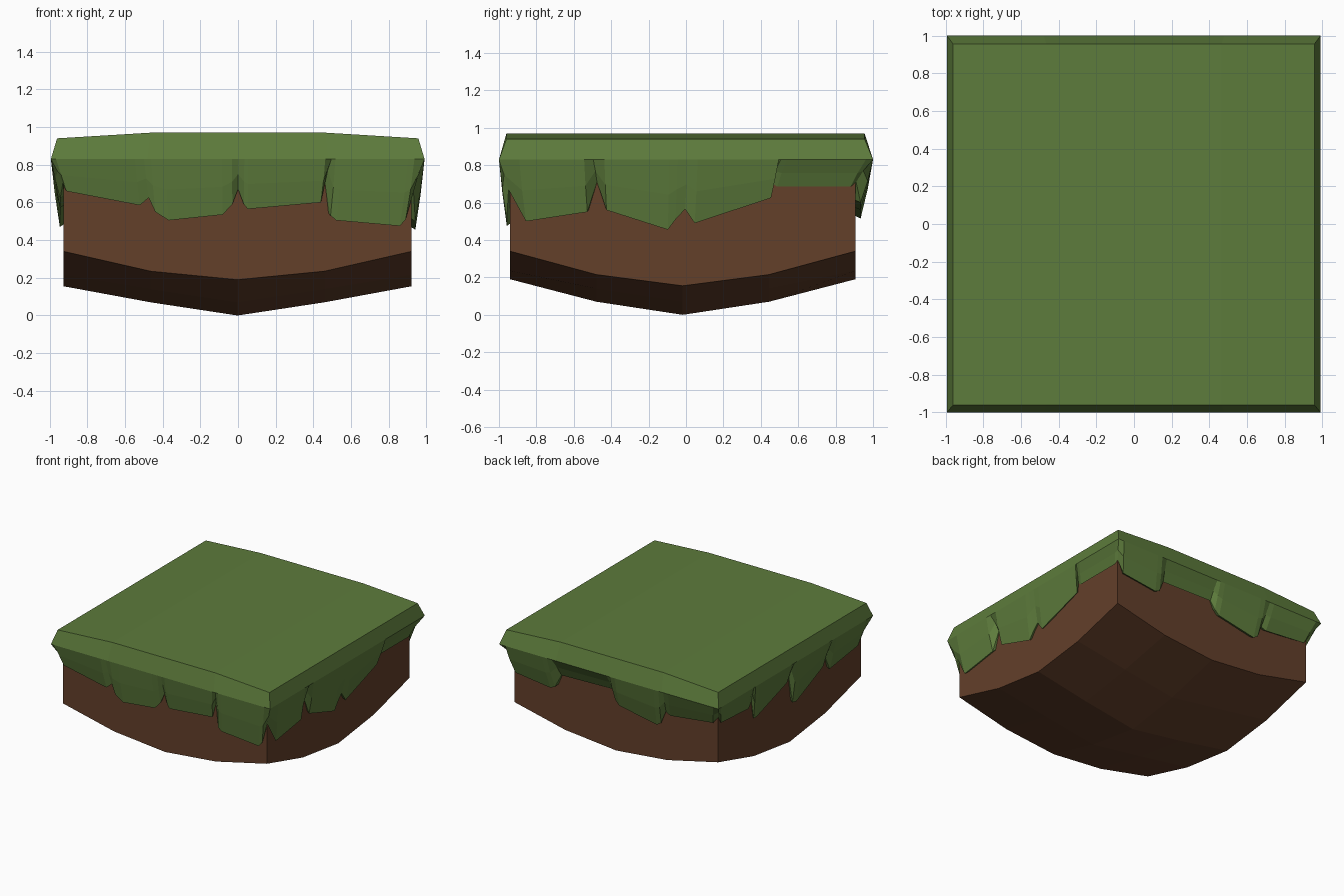
import bpy, bmesh

if "Cube" in bpy.data.objects:
    bpy.data.objects.remove(bpy.data.objects["Cube"])


def material(name, rgb):
    m = bpy.data.materials.new(name)
    m.diffuse_color = (*rgb, 1)
    m.use_nodes = True
    m.node_tree.nodes["Principled BSDF"].inputs["Base Color"].default_value = m.diffuse_color
    return m


def finish(name, bm, mat):
    me = bpy.data.meshes.new(name)
    bm.to_mesh(me)
    bm.free()
    me.materials.append(mat)
    ob = bpy.data.objects.new(name, me)
    bpy.context.collection.objects.link(ob)
    return ob


def bridge(bm, rings):
    # rings run anticlockwise, from lowest to highest
    for lo, hi in zip(rings, rings[1:]):
        n = len(lo)
        for i in range(n):
            j = (i + 1) % n
            bm.faces.new((lo[i], lo[j], hi[j], hi[i]))


GRASS = material("grass", (0.11, 0.2, 0.045))
SOIL = material("soil", (0.125, 0.05, 0.023))

X0, X1, Y0, Y1 = -0.925, 0.92, -0.94, 0.905      # soil walls
RX0, RX1, RY0, RY1, RIM = -0.993, 0.99, -1.0, 1.0, 0.83   # grass rim

# soil block: domed 4 x 4 underside and straight walls
DEPTH = [[0, 0.07, 0.19], [0.07, 0.14, 0.235], [0.155, 0.215, 0.34]]
bm = bmesh.new()
grid = [[bm.verts.new((X0 + (X1 - X0) * i / 4, Y0 + (Y1 - Y0) * j / 4,
                       DEPTH[abs(i - 2)][abs(j - 2)])) for j in range(5)] for i in range(5)]
for i in range(4):
    for j in range(4):
        bm.faces.new((grid[i][j], grid[i][j + 1], grid[i + 1][j + 1], grid[i + 1][j]))
edge = ([grid[i][0] for i in range(4)] + [grid[4][j] for j in range(4)]
        + [grid[i][4] for i in range(4, 0, -1)] + [grid[0][j] for j in range(4, 0, -1)])
upper = [bm.verts.new((v.co.x, v.co.y, 0.86)) for v in edge]
bridge(bm, [edge, upper])
bm.faces.new(upper)
finish("soil_block", bm, SOIL)

# grass cap: slightly crowned top with a sloping border
XS = [(-0.96, -0.993, 0.94), (-0.465, -0.48, 0.97), (0.465, 0.48, 0.97), (0.957, 0.99, 0.94)]
bm = bmesh.new()
top = ([bm.verts.new((a, -0.96, z)) for a, b, z in XS]
       + [bm.verts.new((a, 0.955, z)) for a, b, z in reversed(XS)])
rim = ([bm.verts.new((b, RY0, RIM)) for a, b, z in XS]
       + [bm.verts.new((b, RY1, RIM)) for a, b, z in reversed(XS)])
bridge(bm, [rim, top])
for i in range(3):
    bm.faces.new((top[i], top[i + 1], top[6 - i], top[7 - i]))
finish("grass_cap", bm, GRASS)

# ragged lower edge of the overhang: (position along side, height)
FRONT = [(X0, 0.70), (-0.90, 0.66), (-0.51, 0.585), (-0.465, 0.625), (-0.43, 0.55),
         (-0.36, 0.505), (-0.08, 0.535), (-0.03, 0.59), (0, 0.67), (0.03, 0.59),
         (0.05, 0.565), (0.43, 0.60), (0.46, 0.71), (0.48, 0.53), (0.51, 0.505),
         (0.84, 0.475), (0.87, 0.51)]
RIGHT = [(Y0, 0.67), (-0.84, 0.50), (-0.52, 0.55), (-0.475, 0.71), (-0.42, 0.56),
         (-0.10, 0.455), (-0.06, 0.51), (-0.01, 0.565), (0.04, 0.49), (0.44, 0.625),
         (0.45, 0.71), (0.48, 0.685), (0.87, 0.685)]
BACK = [(X1, 0.71), (0.87, 0.60), (0.56, 0.56), (0.52, 0.58), (0.48, 0.68), (0.02, 0.69),
        (-0.01, 0.62), (-0.05, 0.58), (-0.38, 0.515), (-0.42, 0.54), (-0.46, 0.64),
        (-0.50, 0.62), (-0.88, 0.66)]
LEFT = [(Y1, 0.71), (0.87, 0.66), (0.52, 0.64), (0.48, 0.68), (0.46, 0.54), (0.42, 0.54),
        (0.03, 0.66), (0, 0.69), (-0.03, 0.48), (-0.08, 0.47), (-0.42, 0.62),
        (-0.46, 0.68), (-0.50, 0.57), (-0.86, 0.62)]
path = ([(t, Y0, z) for t, z in FRONT] + [(X1, t, z) for t, z in RIGHT]
        + [(t, Y1, z) for t, z in BACK] + [(X0, t, z) for t, z in LEFT])


def between(x, y, f):
    # point between the soil wall (f = 0) and the grass rim (f = 1)
    rx = RX0 + (RX1 - RX0) * (x - X0) / (X1 - X0)
    ry = RY0 + (RY1 - RY0) * (y - Y0) / (Y1 - Y0)
    return x + (rx - x) * f, y + (ry - y) * f


# grass overhang: longer tufts bulge outward, notches tuck into the wall
bm = bmesh.new()
rings = [[], [], [], []]
for x, y, z in path:
    k = min(1, max(0, (0.71 - z) / 0.1))
    rows = [(-0.15, z + 0.02), (0.05 + 0.25 * k, z), (0.45 + 0.25 * k, (RIM + z) / 2), (1, RIM)]
    for ring, (f, h) in zip(rings, rows):
        ring.append(bm.verts.new((*between(x, y, f), h)))
bridge(bm, rings)
finish("grass_overhang", bm, GRASS)
